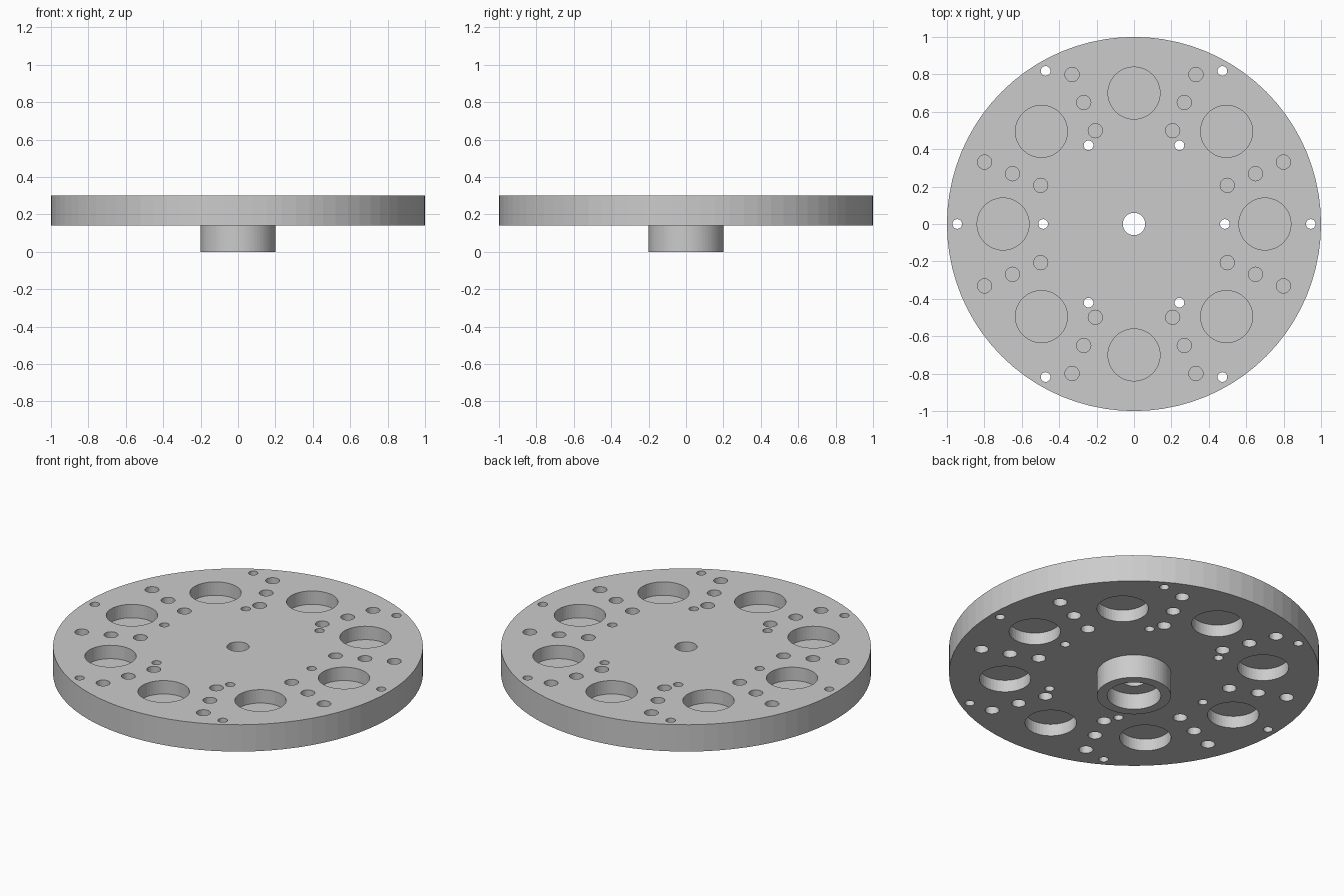
import bpy, bmesh
from math import pi, cos, sin, radians
from mathutils import Matrix, Vector

if "Cube" in bpy.data.objects:
    bpy.data.objects.remove(bpy.data.objects["Cube"], do_unlink=True)

TOP, UNDER = 0.30, 0.14        # plate faces
TOP_FLOOR, LOW_FLOOR = 0.22, 0.212   # pocket floors either side of the thin web

grey = bpy.data.materials.new("plain grey")
grey.use_nodes = True
colour = (0.6, 0.6, 0.6, 1)
grey.diffuse_color = colour
grey.node_tree.nodes["Principled BSDF"].inputs["Base Color"].default_value = colour


def make_object(name, bm):
    bmesh.ops.recalc_face_normals(bm, faces=bm.faces)
    mesh = bpy.data.meshes.new(name)
    bm.to_mesh(mesh)
    bm.free()
    mesh.materials.append(grey)
    obj = bpy.data.objects.new(name, mesh)
    bpy.context.collection.objects.link(obj)
    return obj


def add_plug(bm, ring, angle, radius, low, high, sides):
    """Upright cylinder at polar position (ring, angle in degrees)."""
    a = radians(angle)
    place = Matrix.Translation((ring * cos(a), ring * sin(a), (low + high) / 2))
    bmesh.ops.create_cone(bm, cap_ends=True, segments=sides, radius1=radius,
                          radius2=radius, depth=high - low, matrix=place)


def add_pocket_pair(bm, ring, angle, radius, sides):
    """Matching blind pockets in the top and the underside."""
    add_plug(bm, ring, angle, radius, TOP_FLOOR, TOP + 0.05, sides)
    add_plug(bm, ring, angle, radius, UNDER - 0.05, LOW_FLOOR, sides)


# Plate with lower hub, counterbore and centre hole, lathed from one profile
bm = bmesh.new()
profile = [(0.06, TOP), (1, TOP), (1, UNDER), (0.2, UNDER),
           (0.2, 0), (0.145, 0), (0.145, 0.095), (0.06, 0.095)]
verts = [bm.verts.new((r, 0, z)) for r, z in profile]
edges = [bm.edges.new((v, verts[i - 1])) for i, v in enumerate(verts)]
bmesh.ops.spin(bm, geom=verts + edges, cent=(0, 0, 0), axis=(0, 0, 1),
               angle=2 * pi, steps=80, use_merge=True)
bmesh.ops.remove_doubles(bm, verts=bm.verts, dist=0.0001)
plate = make_object("hub_plate", bm)

# Cutters for the pockets and through holes
bm = bmesh.new()
for i in range(8):
    add_pocket_pair(bm, 0.70, 45 * i, 0.139, 48)
    for ring in (0.54, 0.703, 0.865):
        add_pocket_pair(bm, ring, 45 * i + 22.5, 0.038, 24)
for i in range(6):
    for ring in (0.486, 0.945):
        add_plug(bm, ring, 60 * i, 0.026, UNDER - 0.05, TOP + 0.05, 20)
cutter = make_object("hole_cutter", bm)
cutter.hide_render = True

# Cut the holes and discard the cutter
cut = plate.modifiers.new("holes", 'BOOLEAN')
cut.operation = 'DIFFERENCE'
cut.solver = 'EXACT'
cut.object = cutter
bpy.context.view_layer.update()
bpy.context.view_layer.objects.active = plate
plate.select_set(True)
bpy.ops.object.modifier_apply(modifier=cut.name)
bpy.data.objects.remove(cutter, do_unlink=True)
